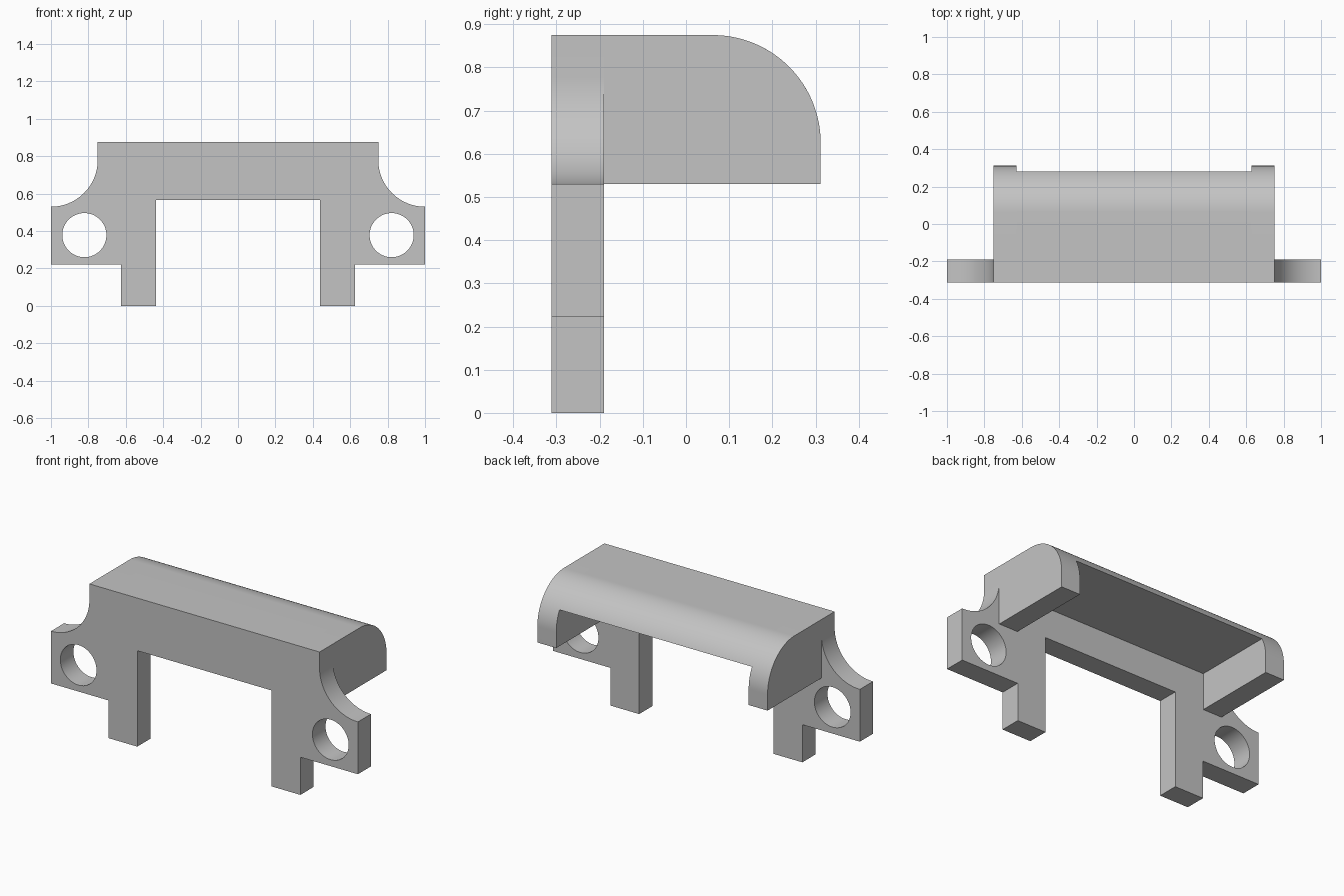
import bpy, bmesh, math
from mathutils import Vector

if "Cube" in bpy.data.objects:
    bpy.data.objects.remove(bpy.data.objects["Cube"], do_unlink=True)

grey = bpy.data.materials.new("light_grey")
grey.use_nodes = True
colour = (0.55, 0.55, 0.55, 1)
grey.diffuse_color = colour
grey.node_tree.nodes["Principled BSDF"].inputs["Base Color"].default_value = colour

FRONT, PLATE_BACK, BACK = -0.312, -0.19, 0.312
TOP, CEILING, SHOULDER = 0.875, 0.744, 0.53
WALL_IN, WALL_OUT = 0.627, 0.75
R = 0.25


def arc(cu, cv, r, start, end, steps=32):
    angles = [math.radians(start + (end - start) * i / steps) for i in range(steps + 1)]
    return [(cu + r * math.cos(a), cv + r * math.sin(a)) for a in angles]


def prism(name, points, place, sweep):
    """Extrude a flat outline, placed in space by a function, along a vector."""
    bm = bmesh.new()
    face = bm.faces.new([bm.verts.new(place(u, v)) for u, v in points])
    new = bmesh.ops.extrude_face_region(bm, geom=[face])["geom"]
    bmesh.ops.translate(bm, vec=Vector(sweep),
                        verts=[g for g in new if isinstance(g, bmesh.types.BMVert)])
    bmesh.ops.recalc_face_normals(bm, faces=bm.faces)
    mesh = bpy.data.meshes.new(name)
    bm.to_mesh(mesh)
    bm.free()
    mesh.materials.append(grey)
    obj = bpy.data.objects.new(name, mesh)
    bpy.context.collection.objects.link(obj)
    return obj


def smooth(obj):
    bpy.ops.object.select_all(action="DESELECT")
    obj.select_set(True)
    bpy.context.view_layer.objects.active = obj
    bpy.ops.object.shade_smooth_by_angle(angle=math.radians(30))


# Front plate: half outline with scooped shoulder, ear and leg, then mirrored
half = [(WALL_OUT, TOP)] + arc(1, SHOULDER + R, R, 180, 270)
half += [(1, 0.222), (0.625, 0.222), (0.625, 0), (0.438, 0), (0.438, 0.565)]
outline = half + [(-x, z) for x, z in reversed(half)]
plate = prism("front_plate", outline, lambda x, z: (x, FRONT, z), (0, PLATE_BACK - FRONT, 0))

# Screw holes through both ears
for side, label in ((1, "left"), (-1, "right")):
    circle = arc(side * 0.8215, 0.378, 0.118, 0, 360, 64)[:-1]
    cutter = prism(label + "_hole_cutter", circle, lambda x, z: (x, FRONT - 0.1, z), (0, 0.4, 0))
    cutter.hide_render = True
    cutter.hide_viewport = True
    cut = plate.modifiers.new(label + "_hole", "BOOLEAN")
    cut.operation, cut.solver, cut.object = "DIFFERENCE", "EXACT", cutter

# Bake the holes so the plate can be shaded cleanly
graph = bpy.context.evaluated_depsgraph_get()
baked = bpy.data.meshes.new_from_object(plate.evaluated_get(graph))
plate.modifiers.clear()
plate.data = baked
smooth(plate)

# Hood roof with rounded back edge, open underneath
curve_centre = (BACK - R, TOP - R)
lip = math.degrees(math.asin((CEILING - curve_centre[1]) / R))
roof = [(PLATE_BACK, CEILING), (PLATE_BACK, TOP)] + arc(*curve_centre, R, 90, lip)
smooth(prism("hood_roof", roof, lambda y, z: (-WALL_IN, y, z), (2 * WALL_IN, 0, 0)))

# Hood side walls, reaching lower than the roof
wall = [(PLATE_BACK, SHOULDER), (PLATE_BACK, TOP)] + arc(*curve_centre, R, 90, 0)
wall += [(BACK, SHOULDER)]
for side, label in ((1, "left"), (-1, "right")):
    smooth(prism(label + "_hood_wall", wall, lambda y, z: (side * WALL_IN, y, z),
                 (side * (WALL_OUT - WALL_IN), 0, 0)))
